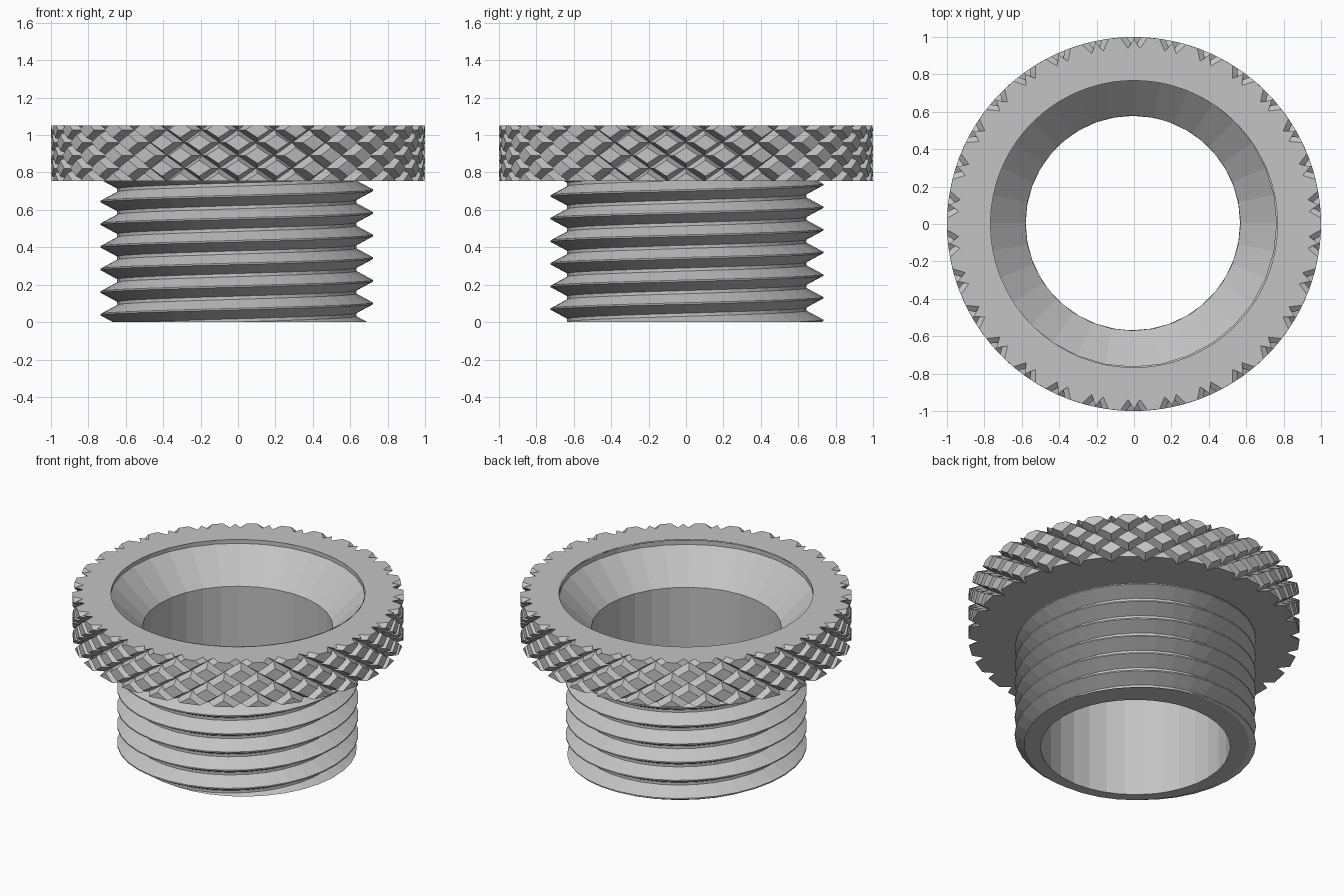
import bpy
import bmesh
from math import cos, sin, tau, radians, hypot

cube = bpy.data.objects.get("Cube")
if cube:
    bpy.data.objects.remove(cube, do_unlink=True)

GREY = (0.55, 0.55, 0.55, 1.0)
steel = bpy.data.materials.new("light_grey")
steel.use_nodes = True
steel.diffuse_color = GREY
steel.node_tree.nodes["Principled BSDF"].inputs["Base Color"].default_value = GREY

TOP, UNDER = 1.05, 0.755          # collar top and underside
SHIFT = (-0.006, 0.005)           # tiny offset of the threaded neck


def polar(r, angle, z):
    return (r * cos(angle), r * sin(angle), z)


def cut(bm, z, keep_above):
    """Trim the mesh at a height."""
    bmesh.ops.bisect_plane(bm, geom=bm.verts[:] + bm.edges[:] + bm.faces[:],
                           dist=1e-6, plane_co=(0, 0, z), plane_no=(0, 0, 1),
                           clear_inner=keep_above, clear_outer=not keep_above)


def flat_rim(bm, z, radius):
    """Close an open end with a flat ring reaching in to the radius."""
    edges = [e for e in bm.edges
             if e.is_boundary and all(abs(v.co.z - z) < 1e-4 for v in e.verts)]
    new = bmesh.ops.extrude_edge_only(bm, edges=edges)["geom"]
    for v in new:
        if isinstance(v, bmesh.types.BMVert):
            k = radius / hypot(v.co.x, v.co.y)
            v.co.x *= k
            v.co.y *= k


def finish(name, bm, inward=False, shift=(0, 0)):
    bmesh.ops.recalc_face_normals(bm, faces=bm.faces[:])
    if inward:
        bmesh.ops.reverse_faces(bm, faces=bm.faces[:])
    mesh = bpy.data.meshes.new(name)
    bm.to_mesh(mesh)
    bm.free()
    mesh.materials.append(steel)
    obj = bpy.data.objects.new(name, mesh)
    obj.location = (*shift, 0)
    bpy.context.collection.objects.link(obj)
    return obj


# Knurled collar: rows of flat-topped diamonds between crossing grooves
COLS, ROW, ROOT, FLAT = 30, 0.137, 0.94, 0.62
half = tau / COLS / 2
bm = bmesh.new()
for row in range(-1, 6):
    zc = UNDER - 0.001 + row * ROW / 2
    for col in range(COLS):
        a = radians(90) + half * (2 * col + (row + 1) % 2)
        corners = [(half, 0), (0, ROW / 2), (-half, 0), (0, -ROW / 2)]
        base = [bm.verts.new(polar(ROOT, a + da, zc + dz)) for da, dz in corners]
        peak = [bm.verts.new(polar(1, a + da * FLAT, zc + dz * FLAT))
                for da, dz in corners]
        bm.faces.new(peak)
        for i in range(4):
            j = (i + 1) % 4
            bm.faces.new((base[i], base[j], peak[j], peak[i]))
bmesh.ops.remove_doubles(bm, verts=bm.verts[:], dist=1e-4)
cut(bm, UNDER, True)
cut(bm, TOP, False)
flat_rim(bm, TOP, 0.767)
flat_rim(bm, UNDER, 0.6)
finish("knurled_collar", bm)

# Threaded neck: a right-handed helical ridge, trimmed flat at the bottom
PITCH, SEG = 0.121, 36
ridge = [(-0.052, 0.64), (-0.004, 0.729), (0.004, 0.729), (0.052, 0.64)]
bm = bmesh.new()
rows = []
for i in range(-3 * SEG, 8 * SEG):
    z = 0.10 + PITCH * i / SEG
    pts = ridge + [(ridge[0][0] + PITCH, ridge[0][1])]
    rows.append([bm.verts.new(polar(r, tau * i / SEG, z + dz)) for dz, r in pts])
for lo, hi in zip(rows, rows[1:]):
    for k in range(len(ridge)):
        bm.faces.new((lo[k], hi[k], hi[k + 1], lo[k + 1]))
bmesh.ops.remove_doubles(bm, verts=bm.verts[:], dist=1e-4)
cut(bm, 0, True)
cut(bm, UNDER + 0.04, False)
flat_rim(bm, 0, 0.573)
finish("threaded_neck", bm, shift=SHIFT)

# Inner wall: short lip, sloping funnel and straight bore
SIDES = 32
profile = [(0.77, TOP), (0.77, TOP - 0.03), (0.575, 0.825), (0.575, 0)]
bm = bmesh.new()
rings = [[bm.verts.new(polar(r, tau * i / SIDES, z)) for i in range(SIDES)]
         for r, z in profile]
for a, b in zip(rings, rings[1:]):
    for i in range(SIDES):
        j = (i + 1) % SIDES
        bm.faces.new((a[i], a[j], b[j], b[i]))
finish("funnel_and_bore", bm, inward=True, shift=SHIFT)
